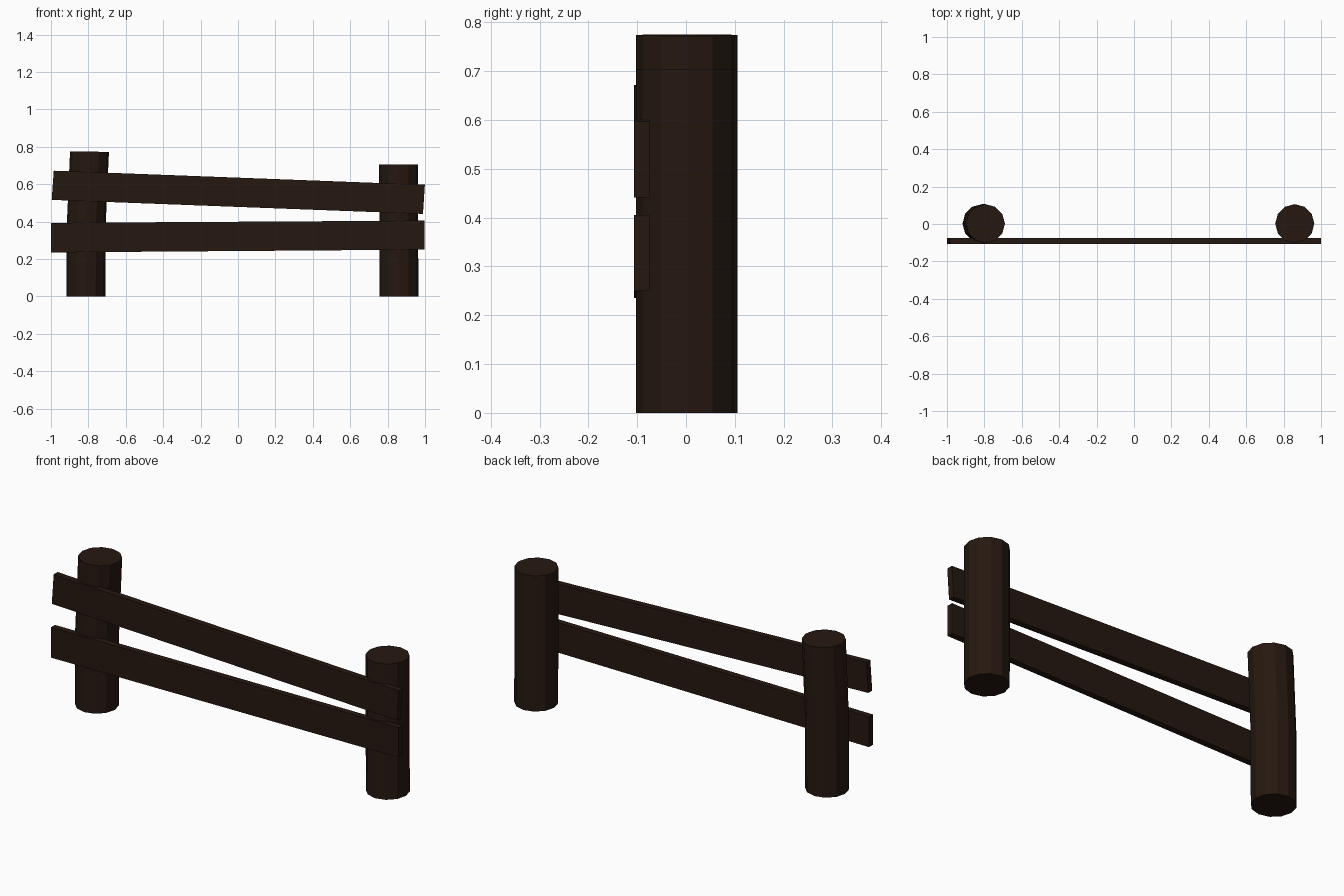
import bpy, bmesh, math

if "Cube" in bpy.data.objects:
    bpy.data.objects.remove(bpy.data.objects["Cube"])

wood = bpy.data.materials.new("dark_wood")
wood.diffuse_color = (0.019, 0.009, 0.005, 1)
wood.use_nodes = True
wood.node_tree.nodes["Principled BSDF"].inputs["Base Color"].default_value = wood.diffuse_color


def finish(name, bm):
    bmesh.ops.recalc_face_normals(bm, faces=bm.faces)
    mesh = bpy.data.meshes.new(name)
    bm.to_mesh(mesh)
    bm.free()
    mesh.materials.append(wood)
    bpy.context.collection.objects.link(bpy.data.objects.new(name, mesh))


def post(name, rings, radius=0.104, sides=12):
    """Round post through rings given as (centre x, z, slope of the ring)."""
    bm = bmesh.new()
    loops = []
    for cx, z, slope in rings:
        loop = []
        for i in range(sides):
            a = 2 * math.pi * i / sides
            dx = radius * math.cos(a)
            loop.append(bm.verts.new((cx + dx, 0.002 + radius * math.sin(a), z + slope * dx)))
        loops.append(loop)
    for low, high in zip(loops, loops[1:]):
        for i in range(sides):
            j = (i + 1) % sides
            bm.faces.new((low[i], low[j], high[j], high[i]))
    bm.faces.new(loops[0][::-1])
    bm.faces.new(loops[-1])
    finish(name, bm)


def rail(name, outline, y_front=-0.107, y_back=-0.075):
    """Plank with the given front outline (x, z), pushed back in y."""
    bm = bmesh.new()
    face = bm.faces.new([bm.verts.new((x, y_front, z)) for x, z in outline])
    ext = bmesh.ops.extrude_face_region(bm, geom=[face], use_keep_orig=True)
    moved = [v for v in ext["geom"] if isinstance(v, bmesh.types.BMVert)]
    bmesh.ops.translate(bm, verts=moved, vec=(0, y_back - y_front, 0))
    finish(name, bm)


# Left post leans over in its upper half, right post is straight
post("left_post", [(-0.813, 0, 0), (-0.811, 0.39, 0), (-0.794, 0.774, -0.015)])
post("right_post", [(0.86, 0, 0), (0.859, 0.705, 0)])

# Two crooked planks on the front of the posts
rail("upper_rail", [(-0.996, 0.516), (0.989, 0.441), (0.999, 0.597), (-0.985, 0.672)])
rail("lower_rail", [(-1.0, 0.235), (0.998, 0.25), (0.998, 0.405), (-1.0, 0.393)])
